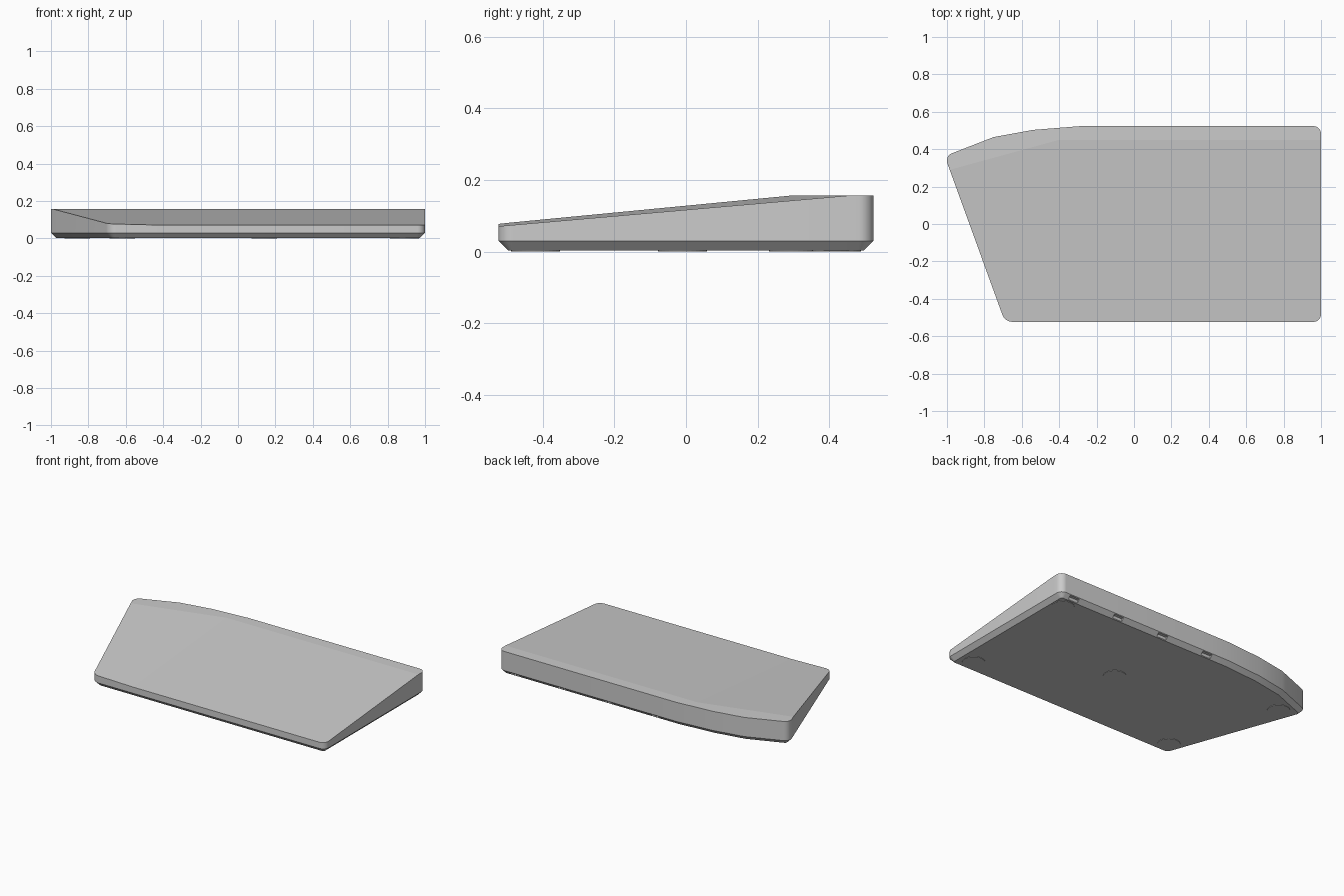
import bpy, bmesh, math
from mathutils import Vector

if "Cube" in bpy.data.objects:
    bpy.data.objects.remove(bpy.data.objects["Cube"], do_unlink=True)

grey = bpy.data.materials.new("light grey")
grey.use_nodes = True
grey.diffuse_color = (0.6, 0.6, 0.6, 1)
grey.node_tree.nodes["Principled BSDF"].inputs["Base Color"].default_value = (0.6, 0.6, 0.6, 1)

BASE, BEVEL_TOP, TOP = 0.003, 0.03, 0.156
INSET, ROUND = 0.027, 0.04
FOLD_X, RIDGE_Y, SLOPE, LIFT = -0.4, 0.45, 0.0876, 0.024


def make_object(name, bm):
    mesh = bpy.data.meshes.new(name)
    bm.to_mesh(mesh)
    bm.free()
    mesh.materials.append(grey)
    obj = bpy.data.objects.new(name, mesh)
    bpy.context.collection.objects.link(obj)
    return obj


def rounded(corners, steps=6):
    """Outline with an arc at each corner whose flag is set."""
    points = []
    for i, (x, y, is_round) in enumerate(corners):
        p = Vector((x, y))
        if not is_round:
            points.append(p)
            continue
        u = (Vector(corners[i - 1][:2]) - p).normalized()
        v = (Vector(corners[(i + 1) % len(corners)][:2]) - p).normalized()
        half = u.angle(v) / 2
        centre = p + (u + v).normalized() * ROUND / math.cos(half)
        radius = ROUND * math.tan(half)
        a, b = p + u * ROUND - centre, p + v * ROUND - centre
        for s in range(steps + 1):
            points.append(centre + a.lerp(b, s / steps).normalized() * radius)
    return points


def shrink(points, amount):
    """Offset a counter-clockwise outline inwards."""
    result = []
    for i, p in enumerate(points):
        d1 = (p - points[i - 1]).normalized()
        d2 = (points[(i + 1) % len(points)] - p).normalized()
        n = Vector((-d1.y - d2.y, d1.x + d2.x)).normalized()
        result.append(p + n * amount / n.dot(Vector((-d1.y, d1.x))))
    return result


def top_height(x, y):
    lift = LIFT * max(0, FOLD_X - x)
    return min(TOP, TOP + SLOPE * (y - RIDGE_Y) + lift)


# Wedge body: bevelled underside, straight wall, sloping top
outline = rounded([(-0.69, -0.523, True), (1, -0.523, True), (1, 0.523, True),
                   (-0.29, 0.523, False), (-0.54, 0.503, False),
                   (-0.75, 0.465, False), (-1.012, 0.363, True)])
bm = bmesh.new()
rings = []
for points, z in ((shrink(outline, INSET), BASE), (outline, BEVEL_TOP), (outline, TOP)):
    rings.append([bm.verts.new((p.x, p.y, z)) for p in points])
bm.faces.new(reversed(rings[0]))
bm.faces.new(rings[2])
count = len(outline)
for low, high in zip(rings, rings[1:]):
    for i in range(count):
        j = (i + 1) % count
        bm.faces.new((low[i], low[j], high[j], high[i]))

# Crease the top along its folds, then drop it to the slope
for normal in ((1, 0, 0), (0, 1, 0), (-LIFT, SLOPE, 0)):
    bmesh.ops.bisect_plane(bm, geom=bm.verts[:] + bm.edges[:] + bm.faces[:], dist=1e-5,
                           plane_co=(FOLD_X, RIDGE_Y, 0), plane_no=normal)
for v in bm.verts:
    if v.co.z > TOP - 0.001:
        v.co.z = top_height(v.co.x, v.co.y)
bmesh.ops.recalc_face_normals(bm, faces=bm.faces[:])
for f in bm.faces:
    f.smooth = abs(f.normal.z) < 0.9
for e in bm.edges:
    e.smooth = e.calc_face_angle(0) < math.radians(30)
body = make_object("wedge_body", bm)

# Four small notches along the back bevel
bm = bmesh.new()
for k in range(4):
    made = bmesh.ops.create_cube(bm, size=1)
    bmesh.ops.scale(bm, vec=(0.07, 0.06, 0.06), verts=made["verts"])
    bmesh.ops.translate(bm, vec=(0.89 - 0.34 * k, 0.53, -0.004), verts=made["verts"])
cutter = make_object("notch_cutter", bm)
cutter.hide_render = True
cut = body.modifiers.new("notches", "BOOLEAN")
cut.operation = "DIFFERENCE"
cut.solver = "EXACT"
cut.object = cutter
bpy.context.view_layer.objects.active = body
bpy.ops.object.modifier_apply(modifier=cut.name)
bpy.data.objects.remove(cutter, do_unlink=True)

# Thin round feet on the underside
feet = {"back_left": (0.9, 0.42), "front_left": (0.88, -0.42), "centre": (0.14, -0.01),
        "front_right": (-0.62, -0.42), "back_right": (-0.86, 0.3)}
for name, (x, y) in feet.items():
    bm = bmesh.new()
    bmesh.ops.create_cone(bm, cap_ends=True, segments=32, radius1=0.068, radius2=0.068,
                          depth=BASE + 0.002)
    bmesh.ops.translate(bm, vec=(x, y, (BASE + 0.002) / 2), verts=bm.verts[:])
    make_object(name + "_foot", bm)
